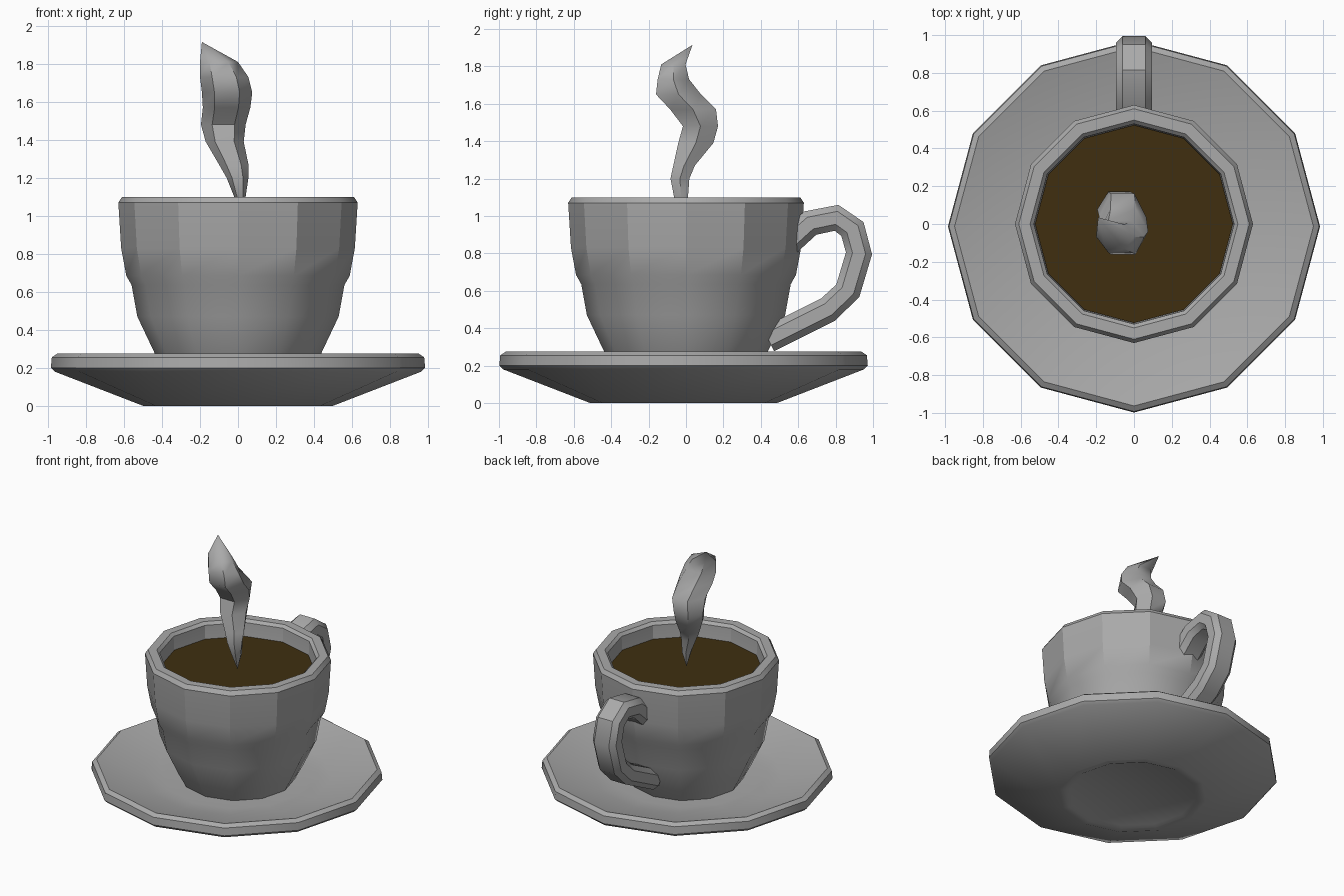
import bpy, bmesh, math
from mathutils import Vector

if "Cube" in bpy.data.objects:
    bpy.data.objects.remove(bpy.data.objects["Cube"])


def material(name, rgb):
    m = bpy.data.materials.new(name)
    m.diffuse_color = (*rgb, 1)
    m.use_nodes = True
    m.node_tree.nodes["Principled BSDF"].inputs["Base Color"].default_value = m.diffuse_color
    return m


GREY = material("grey_ceramic", (0.4, 0.4, 0.4))
COFFEE = material("dark_coffee", (0.05, 0.028, 0.005))


def skin(name, rings, mat, angle):
    """Join rings of points into a surface; one-point rings close to a tip."""
    bm = bmesh.new()
    loops = [[bm.verts.new(p) for p in ring] for ring in rings]
    for a, b in zip(loops, loops[1:]):
        n = max(len(a), len(b))
        for i in range(n):
            j = (i + 1) % n
            if len(a) == 1:
                bm.faces.new((a[0], b[j], b[i]))
            elif len(b) == 1:
                bm.faces.new((a[i], a[j], b[0]))
            else:
                bm.faces.new((a[i], a[j], b[j], b[i]))
    for end in (loops[0], loops[-1]):
        if len(end) > 2:
            bm.faces.new(end)
    bmesh.ops.recalc_face_normals(bm, faces=bm.faces)
    me = bpy.data.meshes.new(name)
    bm.to_mesh(me)
    bm.free()
    me.materials.append(mat)
    ob = bpy.data.objects.new(name, me)
    bpy.context.collection.objects.link(ob)
    bpy.ops.object.select_all(action='DESELECT')
    ob.select_set(True)
    bpy.context.view_layer.objects.active = ob
    bpy.ops.object.shade_smooth_by_angle(angle=math.radians(angle))
    return ob


def ellipse(cx, cy, z, rx, ry, n):
    if rx == 0:
        return [(cx, cy, z)]
    return [(cx + rx * math.cos(math.tau * i / n),
             cy + ry * math.sin(math.tau * i / n), z) for i in range(n)]


def lathe(name, profile, mat, angle, cy=0.0, n=12):
    return skin(name, [ellipse(0, cy, z, r, r, n) for r, z in profile], mat, angle)


# Saucer with a low foot and rounded rim
lathe("saucer", [(0, 0.012), (0.43, 0.012), (0.455, 0), (0.5, 0), (0.965, 0.18),
                 (0.985, 0.2), (0.98, 0.255), (0.95, 0.275), (0.915, 0.265),
                 (0.64, 0.19), (0.5, 0.178), (0, 0.175)], GREY, 35, cy=-0.013)

# Cup: outer wall with a shallow groove, rounded rim, inner wall
lathe("cup", [(0, 0.15), (0.37, 0.15), (0.44, 0.28), (0.53, 0.47), (0.56, 0.635),
              (0.588, 0.685), (0.615, 0.83), (0.63, 1.07), (0.61, 1.1),
              (0.55, 1.1), (0.53, 1.08), (0.525, 0.95), (0.44, 0.47),
              (0.34, 0.24), (0, 0.22)], GREY, 28)

# Coffee surface
lathe("coffee", [(0, 0.93), (0.52, 0.93), (0.524, 0.98), (0, 0.98)], COFFEE, 30)

# Handle: chamfered section swept along a path in the y-z plane
path = [Vector((0, y, z)) for y, z in
        [(0.55, 0.86), (0.665, 0.962), (0.805, 0.99), (0.89, 0.93), (0.925, 0.8),
         (0.865, 0.6), (0.76, 0.5), (0.44, 0.34)]]
section = [(0.095, 0.035), (0.06, 0.07), (-0.06, 0.07), (-0.095, 0.035),
           (-0.095, -0.035), (-0.06, -0.07), (0.06, -0.07), (0.095, -0.035)]
rings = []
for i, p in enumerate(path):
    t = (path[min(i + 1, len(path) - 1)] - path[max(i - 1, 0)]).normalized()
    normal = Vector((0, -t.z, t.y))
    rings.append([p + Vector((sx, 0, 0)) + normal * sn for sx, sn in section])
skin("handle", rings, GREY, 40)

# Steam wisp: z, x range, y range of each cross-section
steam = [(0.99, 0.01, 0.01, -0.02, -0.02), (1.1, -0.02, 0.04, -0.065, 0.012),
         (1.2, -0.06, 0.055, -0.085, 0.02), (1.27, -0.1, 0.055, -0.07, 0.05),
         (1.39, -0.17, 0.03, -0.045, 0.15), (1.48, -0.195, 0.04, -0.02, 0.175),
         (1.57, -0.185, 0.065, -0.09, 0.165), (1.65, -0.19, 0.075, -0.165, 0.085),
         (1.73, -0.2, 0.055, -0.155, 0.02), (1.81, -0.2, 0.0, -0.135, 0.0),
         (1.915, -0.19, -0.19, 0.035, 0.035)]
skin("steam", [ellipse((a + b) / 2, (c + d) / 2, z, (b - a) / 2, (d - c) / 1.8, 6)
               for z, a, b, c, d in steam], GREY, 50)
